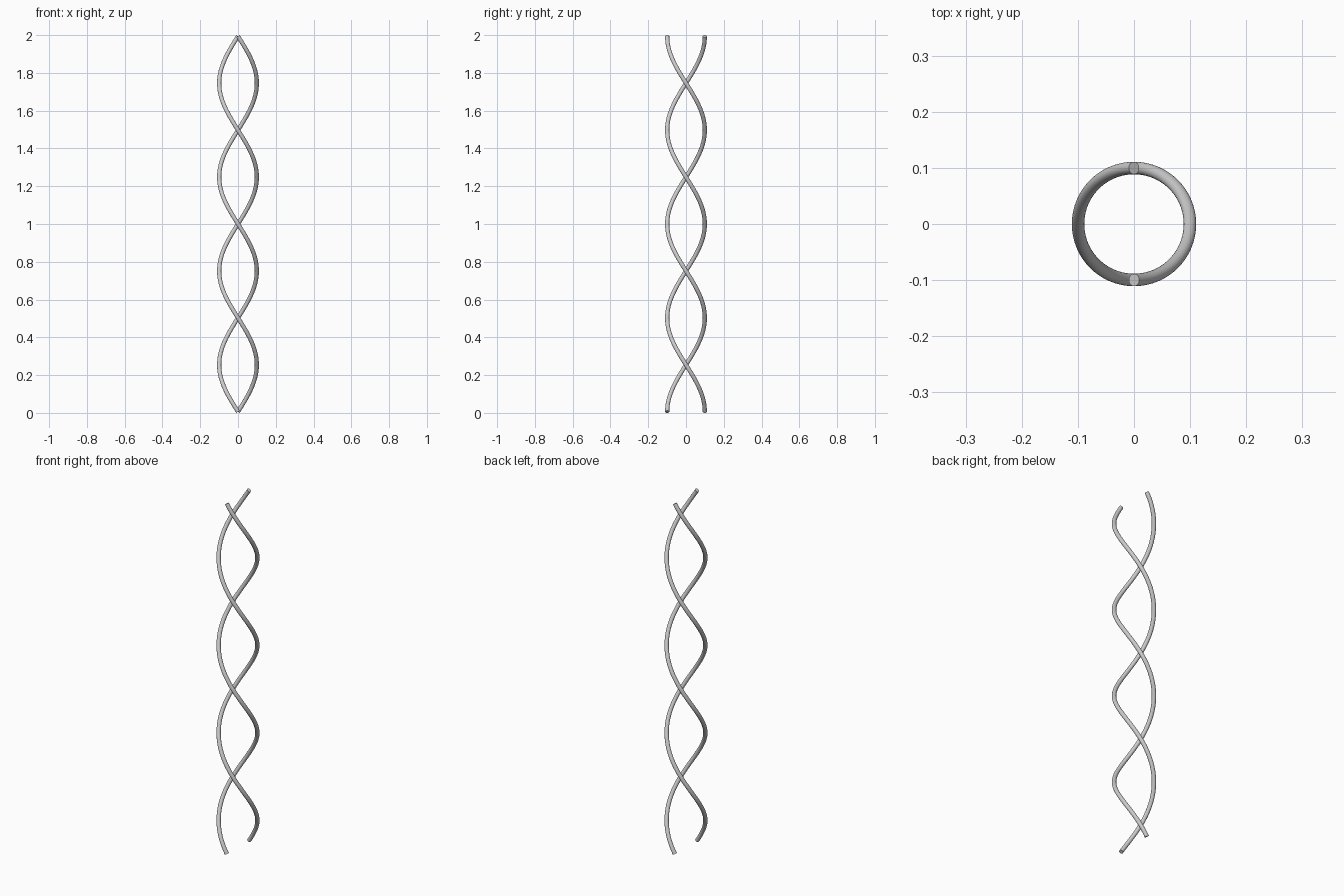
import bpy
import bmesh
import math
from mathutils import Vector

if "Cube" in bpy.data.objects:
    bpy.data.objects.remove(bpy.data.objects["Cube"])

COIL_R = 0.0997     # radius of the helix centre line
WIRE_R = 0.0111     # radius of the round strand
TURNS = 2
STEPS = 160         # rings along a strand
SIDES = 24          # sides around a strand

SLOPE = math.atan2(2 * math.pi * COIL_R * TURNS, 2.0)
Z0 = WIRE_R * math.sin(SLOPE)      # square-cut ends touch z = 0 and z = 2
HEIGHT = 2.0 - 2 * Z0


def make_strand(name, start):
    """Left-handed helical tube with flat, square-cut ends."""
    bm = bmesh.new()
    rings = []
    for i in range(STEPS + 1):
        t = i / STEPS
        a = start - 2 * math.pi * TURNS * t
        radial = Vector((math.cos(a), math.sin(a), 0))
        centre = radial * COIL_R + Vector((0, 0, Z0 + HEIGHT * t))
        turn = 2 * math.pi * TURNS * COIL_R
        tangent = Vector((math.sin(a) * turn, -math.cos(a) * turn, HEIGHT)).normalized()
        side = tangent.cross(radial)
        ring = []
        for k in range(SIDES):
            b = 2 * math.pi * k / SIDES
            ring.append(bm.verts.new(
                centre + WIRE_R * (math.cos(b) * radial + math.sin(b) * side)))
        rings.append(ring)
    for lower, upper in zip(rings, rings[1:]):
        for k in range(SIDES):
            n = (k + 1) % SIDES
            bm.faces.new((lower[k], lower[n], upper[n], upper[k]))
    # End caps
    bm.faces.new(rings[0][::-1])
    bm.faces.new(rings[-1])
    bmesh.ops.recalc_face_normals(bm, faces=bm.faces)

    # Smooth tube, sharp rim at the caps
    for f in bm.faces:
        f.smooth = True
    for e in bm.edges:
        if e.calc_face_angle(0) > math.radians(40):
            e.smooth = False
    mesh = bpy.data.meshes.new(name)
    bm.to_mesh(mesh)
    bm.free()
    obj = bpy.data.objects.new(name, mesh)
    bpy.context.collection.objects.link(obj)
    return obj


# Two strands, half a turn apart
make_strand("front_strand", -math.pi / 2)
make_strand("back_strand", math.pi / 2)
